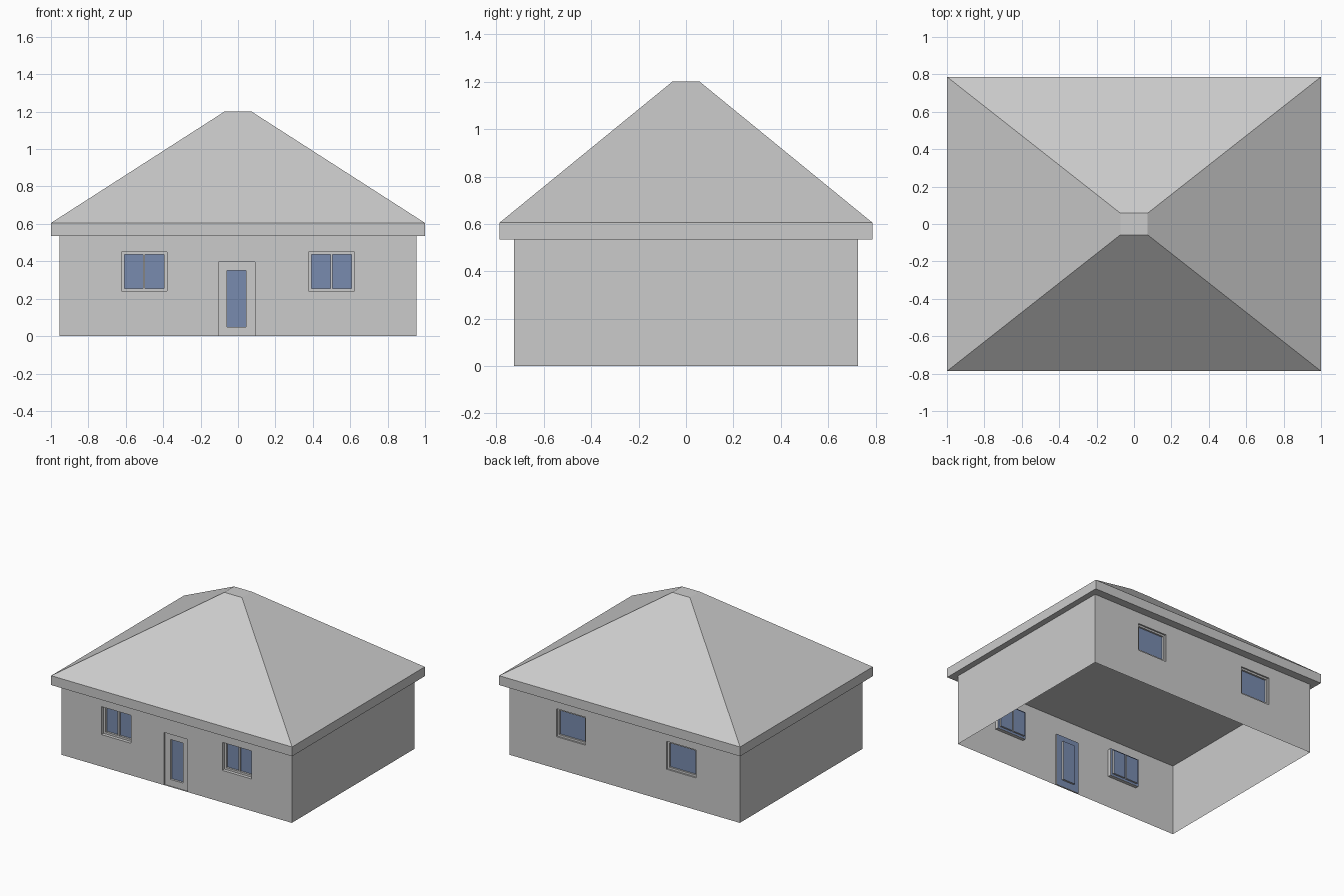
import bpy
import bmesh

cube = bpy.data.objects.get("Cube")
if cube:
    bpy.data.objects.remove(cube, do_unlink=True)

WALL_X, WALL_Y, EAVE = 0.955, 0.726, 0.535


def material(name, rgb):
    mat = bpy.data.materials.new(name)
    mat.use_nodes = True
    mat.diffuse_color = (*rgb, 1)
    mat.node_tree.nodes["Principled BSDF"].inputs["Base Color"].default_value = (*rgb, 1)
    return mat


GRAY = material("plaster gray", (0.6, 0.6, 0.6))
BLUE = material("glass blue", (0.19, 0.26, 0.43))


def finish(name, bm, mat):
    bmesh.ops.remove_doubles(bm, verts=bm.verts, dist=0.0001)
    mesh = bpy.data.meshes.new(name)
    bm.to_mesh(mesh)
    bm.free()
    mesh.materials.append(mat)
    obj = bpy.data.objects.new(name, mesh)
    bpy.context.collection.objects.link(obj)
    return obj


def quad(bm, points):
    bm.faces.new([bm.verts.new(p) for p in points])


def sheet(bm, side, rect, depth, holes=()):
    """Upright sheet parallel to the front, set in by depth, with rectangular holes."""
    x0, x1, z0, z1 = rect
    xs = sorted({x0, x1, *(v for h in holes for v in h[:2])})
    zs = sorted({z0, z1, *(v for h in holes for v in h[2:])})
    y = side * (WALL_Y - depth)
    for a, b in zip(xs, xs[1:]):
        for c, d in zip(zs, zs[1:]):
            mx, mz = (a + b) / 2, (c + d) / 2
            if any(h[0] < mx < h[1] and h[2] < mz < h[3] for h in holes):
                continue
            pts = [(a, y, c), (b, y, c), (b, y, d), (a, y, d)]
            quad(bm, pts if side < 0 else pts[::-1])


def reveal(bm, side, rect, d0, d1):
    """Four sides of a rectangular opening, running from depth d0 to d1."""
    x0, x1, z0, z1 = rect
    loop = [(x0, z0), (x1, z0), (x1, z1), (x0, z1)]
    ya, yb = side * (WALL_Y - d0), side * (WALL_Y - d1)
    for (xa, za), (xb, zb) in zip(loop, loop[1:] + loop[:1]):
        pts = [(xa, ya, za), (xa, yb, za), (xb, yb, zb), (xb, ya, zb)]
        quad(bm, pts[::-1] if side < 0 else pts)


def opening(name, side, rect, panes, d0, d1):
    """Recessed frame at depth d0, with glass panes sunk to depth d1."""
    bm = bmesh.new()
    reveal(bm, side, rect, 0, d0)
    sheet(bm, side, rect, d0, panes)
    for pane in panes:
        reveal(bm, side, pane, d0, d1)
    finish(name + "_frame", bm, GRAY)
    bm = bmesh.new()
    sheet(bm, side, rect, d0 + 0.003, panes)
    for pane in panes:
        sheet(bm, side, pane, d1)
    finish(name + "_glass", bm, BLUE)


# Windows and door
front_holes, back_holes = [], []
for label, cx in (("right", -0.502), ("left", 0.5)):
    rect = (cx - 0.122, cx + 0.122, 0.24, 0.45)
    panes = [(cx + s - 0.05, cx + s + 0.05, 0.255, 0.437) for s in (-0.056, 0.056)]
    opening(f"front_window_{label}", -1, rect, panes, 0.025, 0.04)
    front_holes.append(rect)

door = (-0.105, 0.09, 0, 0.395)
opening("door", -1, door, [(-0.06, 0.043, 0.05, 0.35)], 0.012, 0.028)
front_holes.append(door)

for label, cx in (("right", -0.47), ("left", 0.446)):
    rect = (cx - 0.122, cx + 0.122, 0.24, 0.45)
    pane = (cx - 0.107, cx + 0.107, 0.255, 0.437)
    opening(f"back_window_{label}", 1, rect, [pane], 0.012, 0.025)
    back_holes.append(rect)

# Walls: thin shell, open underneath
bm = bmesh.new()
wall = (-WALL_X, WALL_X, 0, EAVE)
sheet(bm, -1, wall, 0, front_holes)
sheet(bm, 1, wall, 0, back_holes)
for s in (-1, 1):
    pts = [(s * WALL_X, -s * WALL_Y, 0), (s * WALL_X, s * WALL_Y, 0),
           (s * WALL_X, s * WALL_Y, EAVE), (s * WALL_X, -s * WALL_Y, EAVE)]
    quad(bm, pts)
finish("walls", bm, GRAY)

# Roof: fascia band rising into a truncated hip
bm = bmesh.new()
rings = []
for hx, hy, z in ((1, 0.787, EAVE), (1, 0.787, 0.605), (0.073, 0.058, 1.2)):
    rings.append([bm.verts.new((sx * hx, sy * hy, z))
                  for sx, sy in ((-1, -1), (1, -1), (1, 1), (-1, 1))])
for low, high in zip(rings, rings[1:]):
    for i in range(4):
        j = (i + 1) % 4
        bm.faces.new((low[i], low[j], high[j], high[i]))
bm.faces.new(rings[0][::-1])
bm.faces.new(rings[-1])
finish("roof", bm, GRAY)
